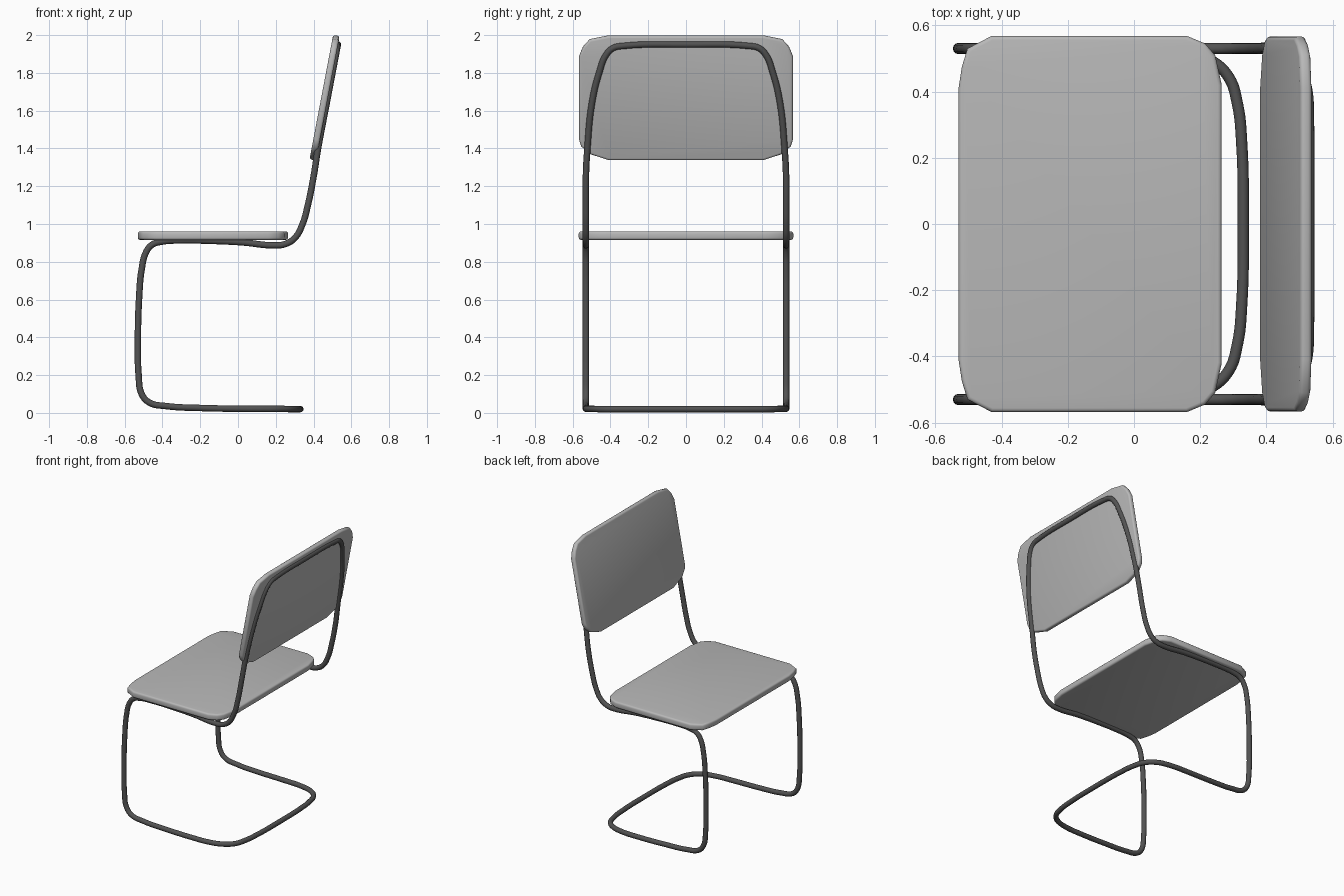
import bpy, bmesh, math
from mathutils import Vector, Matrix

if "Cube" in bpy.data.objects:
    bpy.data.objects.remove(bpy.data.objects["Cube"])


def material(name, v):
    m = bpy.data.materials.new(name)
    m.diffuse_color = (v, v, v, 1)
    m.use_nodes = True
    m.node_tree.nodes["Principled BSDF"].inputs["Base Color"].default_value = m.diffuse_color
    return m


PAD = material("grey pad", 0.48)
STEEL = material("dark steel", 0.085)


def slab(name, half_outline, thickness, matrix):
    """Rounded cushion plate: half outline (u, v>=0) mirrored in v, thickened, rim bevelled."""
    pts = half_outline + [(u, -v) for u, v in reversed(half_outline)]
    bm = bmesh.new()
    face = bm.faces.new([bm.verts.new((u, v, 0)) for u, v in pts])
    ext = bmesh.ops.extrude_face_region(bm, geom=[face])
    top = [g for g in ext["geom"] if isinstance(g, bmesh.types.BMVert)]
    bmesh.ops.translate(bm, verts=top, vec=(0, 0, thickness))
    bmesh.ops.recalc_face_normals(bm, faces=bm.faces)
    rim = [e for e in bm.edges if abs(e.verts[0].co.z - e.verts[1].co.z) < 1e-5]
    bmesh.ops.bevel(bm, geom=rim, offset=0.012, segments=3, profile=0.5, affect='EDGES')
    bm.transform(matrix)
    bmesh.ops.recalc_face_normals(bm, faces=bm.faces)
    me = bpy.data.meshes.new(name)
    bm.to_mesh(me)
    bm.free()
    for p in me.polygons:
        p.use_smooth = True
    me.materials.append(PAD)
    ob = bpy.data.objects.new(name, me)
    bpy.context.collection.objects.link(ob)
    return ob


# Seat: flat plate with clipped round corners
seat_half = [(-0.53, 0.41), (-0.52, 0.475), (-0.503, 0.53), (-0.43, 0.568),
             (0.16, 0.568), (0.215, 0.545), (0.245, 0.51), (0.265, 0.42)]
slab("seat", seat_half, 0.045, Matrix.Translation((0, 0, 0.916)))

# Backrest: same kind of plate, u runs up the leaning back
SLOPE = 0.19
lean = math.atan(SLOPE)
L = 0.67
back_half = [(0, 0.41), (0.035, 0.515), (0.075, 0.555), (0.11, 0.566),
             (L - 0.11, 0.566), (L - 0.06, 0.545), (L - 0.02, 0.51), (L, 0.41)]
up = Vector((math.sin(lean), 0, math.cos(lean)))
side = Vector((0, 1, 0))
out = up.cross(side)          # points to the front (-x)
basis = Matrix((up, side, out)).transposed().to_4x4()
slab("backrest", back_half, 0.035, Matrix.Translation((0.413, 0, 1.336)) @ basis)


# Frame: one closed bent tube, half path from base rear to top of the back
def bx(z):
    return 0.424 + SLOPE * (z - 1.4)


W = 0.53
half = [(0.325, 0.25, 0.02), (0.313, 0.36, 0.02), (0.285, 0.445, 0.02), (0.23, 0.495, 0.021),
        (0.14, 0.522, 0.021), (0, W, 0.022)]
half += [(x, W, z) for x, z in [
    (-0.2, 0.026), (-0.38, 0.036), (-0.47, 0.055), (-0.51, 0.1), (-0.526, 0.2), (-0.53, 0.35),
    (-0.523, 0.62), (-0.51, 0.76), (-0.487, 0.85), (-0.455, 0.89), (-0.4, 0.907), (-0.3, 0.913),
    (-0.15, 0.911), (0.02, 0.903), (0.2, 0.887), (0.25, 0.894), (0.3, 0.925), (0.34, 0.995),
    (0.37, 1.1), (0.4, 1.25)]]
half += [(bx(z), y, z) for y, z in [
    (0.522, 1.4), (0.498, 1.64), (0.46, 1.8), (0.42, 1.9), (0.385, 1.932), (0.33, 1.943)]]
path = [(0.33, 0, 0.02)] + half + [(bx(1.95), 0, 1.95)]
path += [(x, -y, z) for x, y, z in reversed(half)]

cu = bpy.data.curves.new("tube_frame", 'CURVE')
cu.dimensions = '3D'
cu.bevel_depth = 0.017
cu.bevel_resolution = 4
cu.resolution_u = 6
sp = cu.splines.new('BEZIER')
sp.bezier_points.add(len(path) - 1)
for bp, co in zip(sp.bezier_points, path):
    bp.co = co
for bp in sp.bezier_points:
    bp.handle_left_type = bp.handle_right_type = 'AUTO'
sp.use_cyclic_u = True
cu.materials.append(STEEL)
frame = bpy.data.objects.new("tube_frame", cu)
bpy.context.collection.objects.link(frame)
bpy.context.view_layer.objects.active = frame
frame.select_set(True)
bpy.ops.object.convert(target='MESH')
